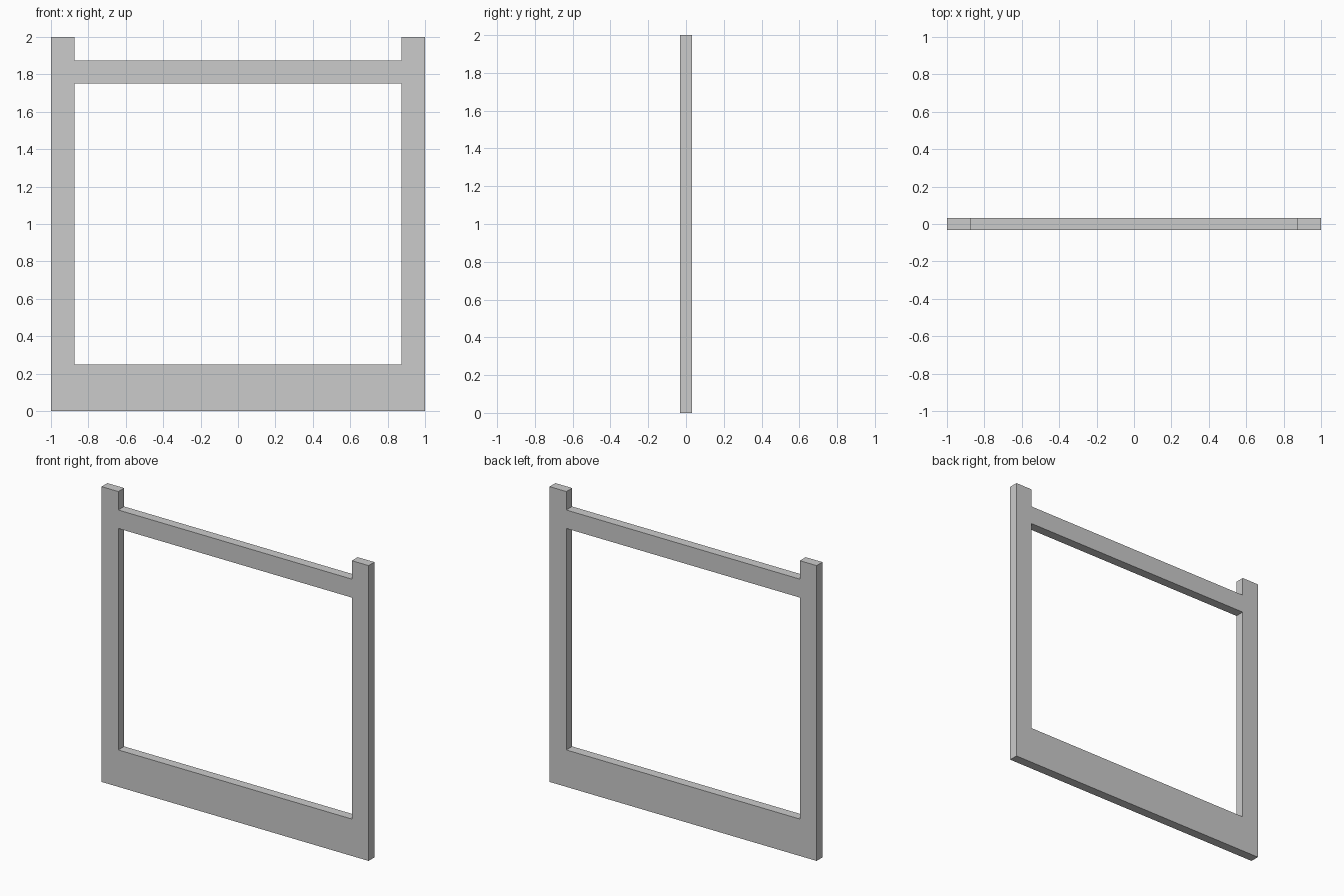
import bpy
import bmesh

if "Cube" in bpy.data.objects:
    bpy.data.objects.remove(bpy.data.objects["Cube"])

DEPTH = 0.0625
XS = [-1, -0.875, 0.875, 1]          # post edges
ZS = [0, 0.25, 1.75, 1.875, 2]       # rail edges and post tops
FILLED = ["###", "#.#", "###", "#.#"]  # rows from the floor up

bm = bmesh.new()

# Front face: posts, deep bottom rail and thin top rail share their vertices
grid = [[bm.verts.new((x, -DEPTH / 2, z)) for x in XS] for z in ZS]
for r, row in enumerate(FILLED):
    for c, cell in enumerate(row):
        if cell == "#":
            bm.faces.new((grid[r][c], grid[r][c + 1],
                          grid[r + 1][c + 1], grid[r + 1][c]))

# Thickness: extrude to the back, keeping the front face
front = bm.faces[:]
ext = bmesh.ops.extrude_face_region(bm, geom=front, use_keep_orig=True)
back = [v for v in ext["geom"] if isinstance(v, bmesh.types.BMVert)]
bmesh.ops.translate(bm, verts=back, vec=(0, DEPTH, 0))
bmesh.ops.recalc_face_normals(bm, faces=bm.faces[:])

mesh = bpy.data.meshes.new("frame")
bm.to_mesh(mesh)
bm.free()
frame = bpy.data.objects.new("frame", mesh)
bpy.context.collection.objects.link(frame)
